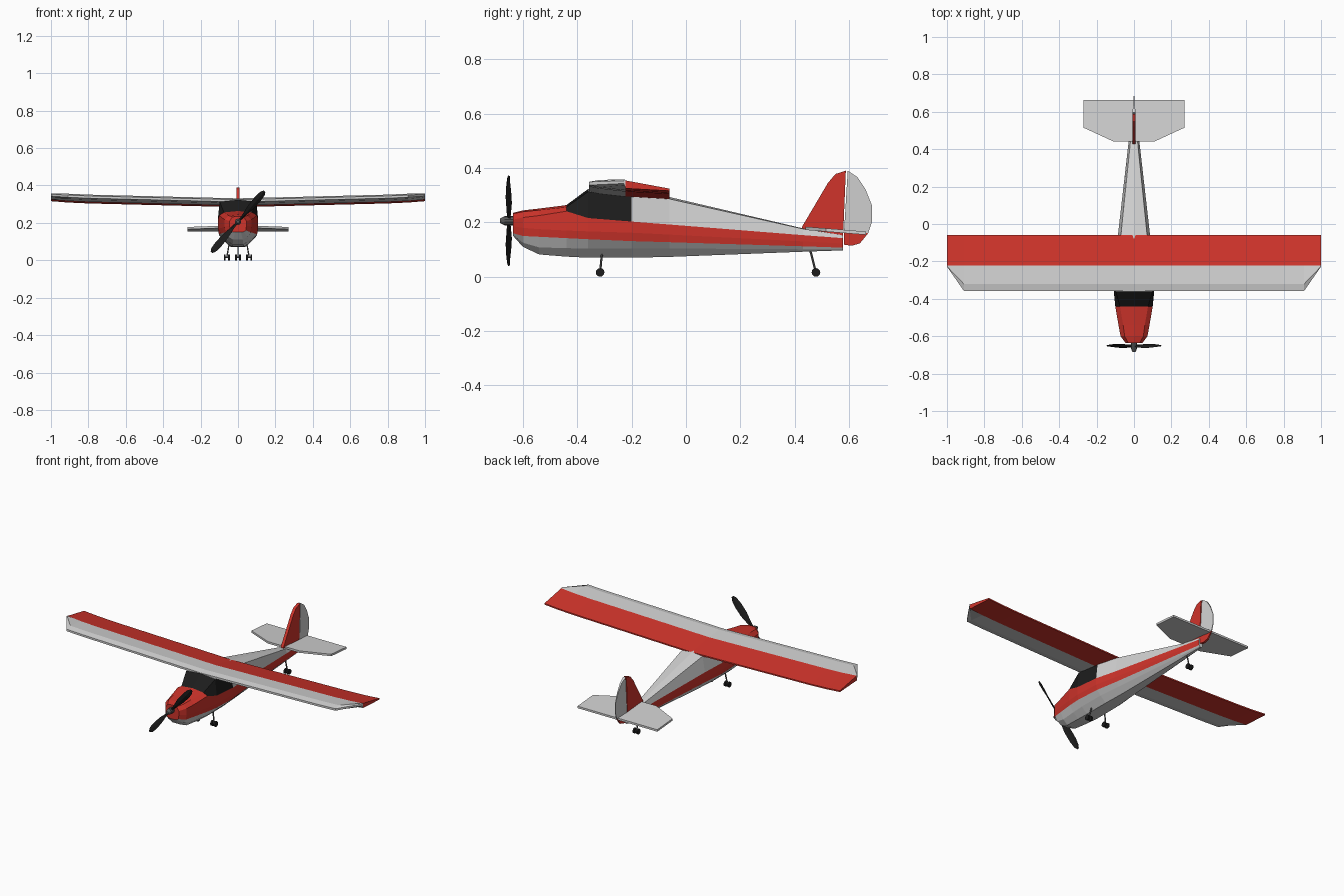
import bpy, bmesh, math
from mathutils import Vector, Matrix

if "Cube" in bpy.data.objects:
    bpy.data.objects.remove(bpy.data.objects["Cube"])


def material(name, rgb):
    m = bpy.data.materials.new(name)
    m.diffuse_color = (*rgb, 1)
    m.use_nodes = True
    m.node_tree.nodes["Principled BSDF"].inputs["Base Color"].default_value = m.diffuse_color
    return m


WHITE = material("white", (0.64, 0.64, 0.64))
RED = material("red", (0.63, 0.034, 0.024))
BLACK = material("black", (0.012, 0.012, 0.012))
GREY = material("dark grey", (0.1, 0.1, 0.1))


def finish(name, bm, mats, rule=None):
    bmesh.ops.recalc_face_normals(bm, faces=bm.faces)
    if rule:
        for f in bm.faces:
            f.material_index = rule(f.calc_center_median())
    me = bpy.data.meshes.new(name)
    bm.to_mesh(me)
    bm.free()
    for m in mats:
        me.materials.append(m)
    ob = bpy.data.objects.new(name, me)
    bpy.context.collection.objects.link(ob)
    return ob


def loft(rings, bm=None, paint=None):
    """Skin closed rings; paint(section, side) gives a material index."""
    bm = bm or bmesh.new()
    vs = [[bm.verts.new(p) for p in r] for r in rings]
    n = len(vs[0])
    for s in range(len(vs) - 1):
        for i in range(n):
            j = (i + 1) % n
            f = bm.faces.new((vs[s][i], vs[s][j], vs[s + 1][j], vs[s + 1][i]))
            if paint:
                f.material_index = paint(s, i)
    for k in (0, -1):
        f = bm.faces.new(vs[k])
        f.material_index = 1 if paint and k == 0 else 0
    return bm


def rod(name, a, b, r, mat, sides=8, r2=None):
    a, b = Vector(a), Vector(b)
    d = b - a
    bm = bmesh.new()
    bmesh.ops.create_cone(bm, cap_ends=True, segments=sides, radius1=r,
                          radius2=r if r2 is None else r2, depth=d.length,
                          matrix=Matrix.Translation((a + b) / 2)
                          @ d.to_track_quat('Z', 'Y').to_matrix().to_4x4())
    return finish(name, bm, [mat])


def plate(name, outline, place, mats):
    """Thin slab: place(u, v, side) maps the outline to 3D."""
    return finish(name, loft([[place(u, v, s) for u, v in outline] for s in (-1, 1)]), mats)


# Fuselage: y, half width, half width at top, then z of
# bottom, lower crease, stripe bottom, widest line, stripe top, roof
stations = [
    (-0.636, 0.045, 0.030, 0.150, 0.153, 0.160, 0.185, 0.210, 0.232),
    (-0.600, 0.072, 0.050, 0.110, 0.125, 0.150, 0.180, 0.218, 0.239),
    (-0.540, 0.083, 0.058, 0.082, 0.108, 0.147, 0.175, 0.225, 0.245),
    (-0.440, 0.100, 0.075, 0.074, 0.105, 0.142, 0.170, 0.241, 0.256),
    (-0.360, 0.108, 0.098, 0.070, 0.104, 0.138, 0.167, 0.216, 0.313),
    (-0.200, 0.106, 0.095, 0.070, 0.104, 0.131, 0.162, 0.203, 0.303),
    (-0.060, 0.086, 0.070, 0.073, 0.104, 0.127, 0.155, 0.192, 0.286),
    (0.430, 0.030, 0.020, 0.092, 0.101, 0.112, 0.130, 0.153, 0.176),
    (0.577, 0.013, 0.008, 0.097, 0.101, 0.107, 0.122, 0.142, 0.153),
]
rings = []
for y, w, tw, zb, zl, zrb, zc, zrt, zt in stations:
    half = [(0.35 * w, zb), (0.7 * w, zl), (0.94 * w, zrb), (w, zc), (w, zrt), (tw, zt)]
    crown = [(0, zt + 0.1 * tw)]
    ring = half + crown + [(-x, z) for x, z in reversed(half)]
    rings.append([(x, y, z) for x, z in ring])


def fuselage_paint(s, i):
    i = min(i, 11 - i) if i < 12 else -1      # same rule on both sides
    if i in (2, 3):
        return 1                              # stripe
    if i >= 4:
        if s < 3:
            return 1                          # cowl
        if s == 3 or (s == 4 and i == 4):
            return 2                          # windscreen and side windows
    return 0


finish("fuselage", loft(rings, paint=fuselage_paint), [WHITE, RED, BLACK])

# Wing: aerofoil swept along the span with dihedral and cut front corners
foil = [(-0.357, 0.324), (-0.32, 0.331), (-0.222, 0.322), (-0.06, 0.292),
        (-0.06, 0.284), (-0.222, 0.293), (-0.32, 0.304), (-0.357, 0.312)]
half_span = [(0, 0, -0.357), (0.8, 0.02, -0.357), (0.91, 0.025, -0.357), (1, 0.032, -0.228)]
span = [(-x, dz, le) for x, dz, le in reversed(half_span[1:])] + half_span
rings = []
for x, dz, le in span:
    k = (-0.222 - le) / 0.135                 # squeeze the front part to the cut line
    ring = []
    for y, z in foil:
        if y < -0.222:
            mid = 0.3075 + (z - 0.3075) * (0.8 if k < 0.5 else 1)
            y, z = -0.222 + (y + 0.222) * k, mid
        ring.append((x, y, z + dz))
    rings.append(ring)
bm = loft(rings)
# Split the flat tips at the colour line
for x in (-1, 1):
    line = [v for v in bm.verts if abs(v.co.x - x) < 1e-4 and abs(v.co.y + 0.222) < 1e-4]
    bmesh.ops.connect_verts(bm, verts=line)
finish("wing", bm, [WHITE, RED], lambda c: 1 if c.y > -0.222 else 0)

# Tailplane
right = [(0, 0.44), (0.107, 0.44), (0.27, 0.515), (0.27, 0.663), (0, 0.663)]
outline = right + [(-x, y) for x, y in reversed(right[1:4])]
plate("tailplane", outline,
      lambda x, y, s: (x, y, 0.178 - (y - 0.44) * 0.08 + s * 0.006), [WHITE])

# Fin, rudder and lower rudder
fin = [(0.427, 0.168), (0.427, 0.184), (0.522, 0.345), (0.55, 0.378), (0.588, 0.39), (0.578, 0.15)]
rudder = [(0.581, 0.16), (0.595, 0.39), (0.63, 0.367), (0.66, 0.322),
          (0.685, 0.26), (0.685, 0.205), (0.67, 0.16)]
lower = [(0.581, 0.16), (0.67, 0.16), (0.64, 0.123), (0.61, 0.114), (0.581, 0.118)]
plate("fin", fin, lambda y, z, s: (s * 0.009, y, z), [RED])
for name, shape, mat in (("rudder", rudder, WHITE), ("lower_rudder", lower, RED)):
    plate(name, shape, lambda y, z, s: (s * (0.009 - 0.07 * (y - 0.581)), y, z), [mat])

# Propeller blades: radius, half chord, pitch in degrees
blade = [(0.0, 0.007, 50), (0.05, 0.012, 45), (0.1, 0.02, 35),
         (0.16, 0.021, 25), (0.2, 0.016, 18), (0.216, 0.006, 15)]
hub = Vector((0, -0.652, 0.206))
for k, name in enumerate(("propeller_blade_a", "propeller_blade_b")):
    turn = Matrix.Rotation(-math.radians(49 + 180 * k), 4, 'Y')
    rings = []
    for r, c, p in blade:
        tilt = Matrix.Rotation(math.radians(p), 4, 'X')
        rings.append([hub + turn @ (tilt @ Vector((r, y, z)))
                      for y, z in ((0, c), (0.004, 0), (0, -c), (-0.004, 0))])
    finish(name, loft(rings), [BLACK])

# Spinner
rod("propeller_shaft", (0, -0.63, 0.206), (0, -0.668, 0.206), 0.017, GREY, 10)
rod("spinner", (0, -0.668, 0.206), (0, -0.685, 0.206), 0.016, GREY, 10, 0.008)

# Landing gear: leg top and wheel centre, each with twin wheels
gear = {"left_gear": ((0.045, -0.308, 0.1), (0.06, -0.316, 0.016)),
        "right_gear": ((-0.045, -0.308, 0.1), (-0.06, -0.316, 0.016)),
        "tail_gear": ((0, 0.455, 0.105), (0, 0.478, 0.016))}
for name, (top, foot) in gear.items():
    rod(name + "_leg", top, foot, 0.004, GREY, 6)
    x, y, z = foot
    rod(name + "_axle", (x - 0.012, y, z), (x + 0.012, y, z), 0.004, GREY, 6)
    for side, a in (("inner", -1), ("outer", 1)):
        rod(f"{name}_{side}_wheel", (x + a * 0.006, y, z), (x + a * 0.016, y, z), 0.016, BLACK, 12)
